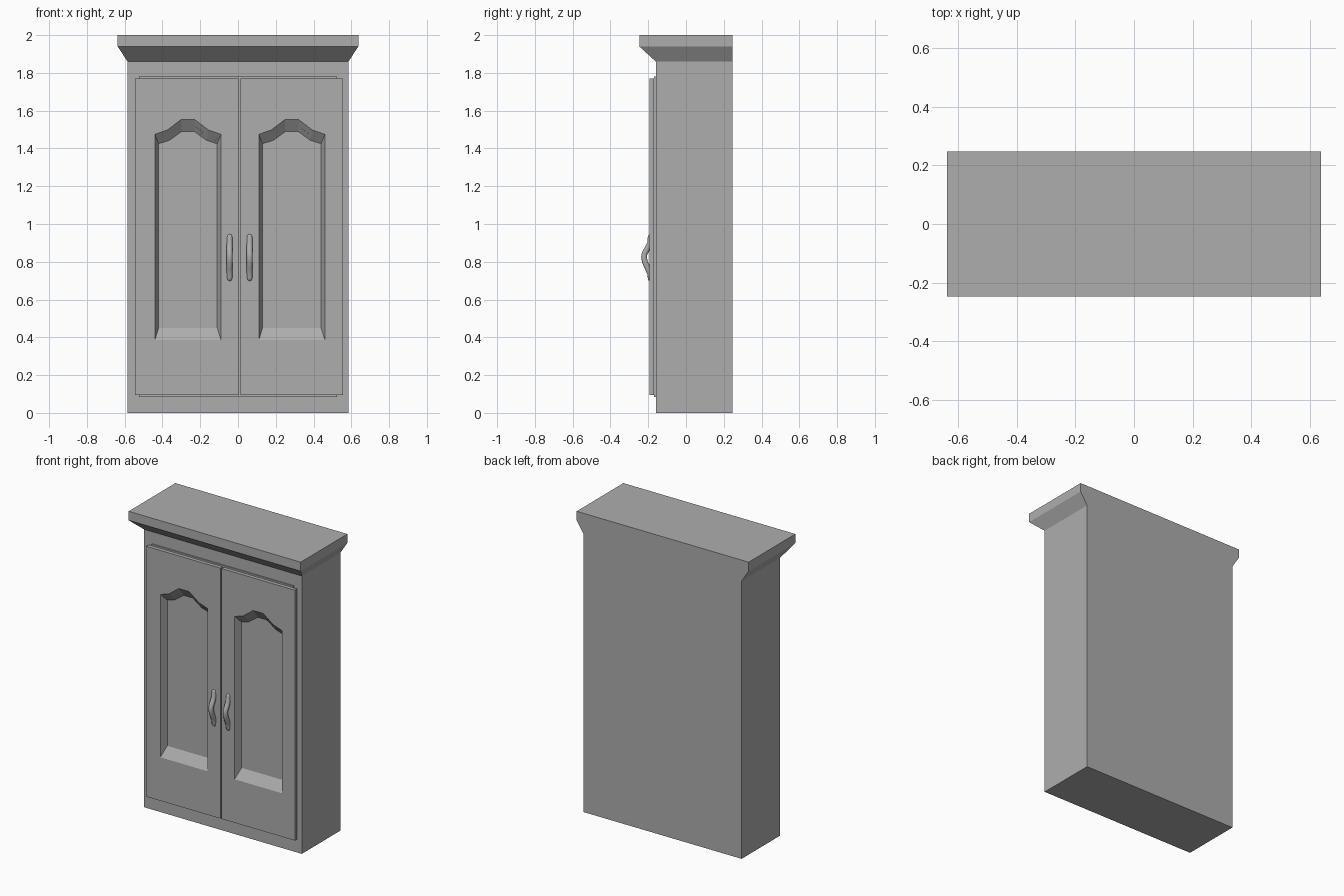
import bpy, bmesh

if "Cube" in bpy.data.objects:
    bpy.data.objects.remove(bpy.data.objects["Cube"], do_unlink=True)

grey = bpy.data.materials.new("plain grey")
grey.use_nodes = True
colour = (0.42, 0.42, 0.42, 1)
grey.diffuse_color = colour
grey.node_tree.nodes["Principled BSDF"].inputs["Base Color"].default_value = colour


def add_object(name, mesh):
    obj = bpy.data.objects.new(name, mesh)
    bpy.context.collection.objects.link(obj)
    mesh.materials.clear()
    mesh.materials.append(grey)
    return obj


def loft(name, rings):
    """Join matching closed rings of points and cap both ends."""
    bm = bmesh.new()
    loops = [[bm.verts.new(p) for p in ring] for ring in rings]
    for a, b in zip(loops, loops[1:]):
        for i in range(len(a)):
            j = (i + 1) % len(a)
            bm.faces.new((a[i], a[j], b[j], b[i]))
    bm.faces.new(loops[0])
    bm.faces.new(loops[-1])
    bmesh.ops.recalc_face_normals(bm, faces=bm.faces)
    mesh = bpy.data.meshes.new(name)
    bm.to_mesh(mesh)
    bm.free()
    return add_object(name, mesh)


def rect(x0, x1, y0, y1, z):
    return [(x0, y0, z), (x1, y0, z), (x1, y1, z), (x0, y1, z)]


def box(name, x0, x1, y0, y1, z0, z1):
    return loft(name, [rect(x0, x1, y0, y1, z) for z in (z0, z1)])


BACK, FRONT, DOOR_BACK, DOOR_FRONT = 0.247, -0.16, -0.169, -0.193

# Carcass, flared crown and the thin slab behind the doors
body = box("cabinet_body", -0.585, 0.585, FRONT, BACK, 0, 1.86)
loft("crown", [rect(-w, w, y, BACK, z) for w, y, z in
               ((0.585, FRONT, 1.86), (0.637, -0.247, 1.94), (0.637, -0.247, 2))])
slab = box("door_backing", -0.525, 0.525, DOOR_BACK, FRONT, 0.083, 1.78)


def arch_ring(cx, y, bottom, half):
    """Arched panel outline from its right half, mirrored to the left."""
    right = [(half[0][0], bottom)] + half
    outline = right + [(-x, z) for x, z in reversed(right)]
    return [(cx + x, y, z) for x, z in outline]


def panel_cutter(name, cx):
    outer = [(0.175, 1.475), (0.11, 1.497), (0.037, 1.552)]
    inner = [(0.155, 1.425), (0.098, 1.443), (0.033, 1.49)]
    # Extend the slope slightly past the door face for a clean cut
    grown = [(a + (a - c) * 0.2, b + (b - d) * 0.2)
             for (a, b), (c, d) in zip(outer, inner)]
    cutter = loft(name, [arch_ring(cx, DOOR_FRONT - 0.009, 0.372, grown),
                         arch_ring(cx, DOOR_FRONT + 0.045, 0.45, inner)])
    cutter.hide_render = True
    cutter.hide_viewport = True
    cutter.display_type = 'WIRE'
    return cutter


def cut(obj, cutter):
    mod = obj.modifiers.new("panel recess", 'BOOLEAN')
    mod.operation = 'DIFFERENCE'
    mod.solver = 'EXACT'
    mod.object = cutter


def handle(name, cx):
    """Bowed pull, swept along a curve with rounded ends."""
    path = [(-0.187, 0.947, 0.3), (-0.187, 0.942, 0.75), (-0.187, 0.93, 1),
            (-0.19, 0.9, 1), (-0.204, 0.87, 1), (-0.219, 0.845, 1),
            (-0.222, 0.825, 1), (-0.218, 0.8, 1), (-0.202, 0.765, 1),
            (-0.189, 0.735, 1), (-0.187, 0.715, 1),
            (-0.187, 0.703, 0.75), (-0.187, 0.698, 0.3)]
    curve = bpy.data.curves.new(name + "_path", 'CURVE')
    curve.dimensions = '3D'
    curve.bevel_depth = 0.016
    curve.bevel_resolution = 3
    curve.use_fill_caps = True
    spline = curve.splines.new('POLY')
    spline.points.add(len(path) - 1)
    for point, (y, z, r) in zip(spline.points, path):
        point.co = (cx, y, z, 1)
        point.radius = r
    temp = bpy.data.objects.new(name + "_path", curve)
    bpy.context.collection.objects.link(temp)
    graph = bpy.context.evaluated_depsgraph_get()
    mesh = bpy.data.meshes.new_from_object(temp.evaluated_get(graph))
    bpy.data.objects.remove(temp, do_unlink=True)
    obj = add_object(name, mesh)
    mesh.polygons.foreach_set("use_smooth", [True] * len(mesh.polygons))
    return obj


# Two doors with recessed arched panels and handles
for side, x0, x1, panel_x, handle_x in (("right", -0.545, 0.004, -0.265, -0.044),
                                        ("left", 0.014, 0.556, 0.285, 0.062)):
    door = box(side + "_door", x0, x1, DOOR_FRONT, DOOR_BACK, 0.094, 1.77)
    cutter = panel_cutter(side + "_panel_cutter", panel_x)
    for part in (door, slab, body):
        cut(part, cutter)
    handle(side + "_handle", handle_x)
